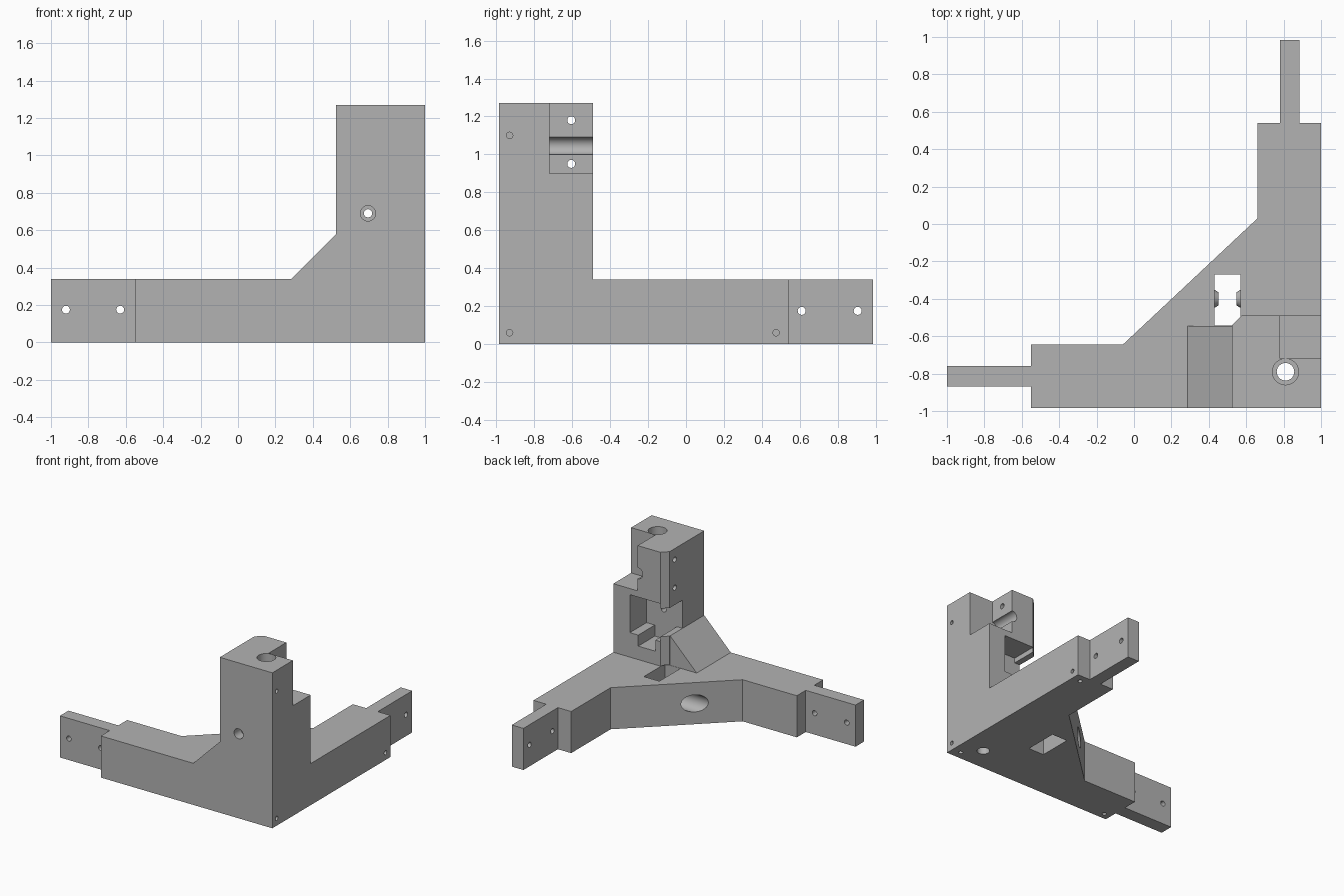
import bpy, bmesh
from math import radians
from mathutils import Matrix, Vector

cube = bpy.data.objects.get("Cube")
if cube:
    bpy.data.objects.remove(cube, do_unlink=True)

grey = bpy.data.materials.new("plain grey")
grey.use_nodes = True
grey.diffuse_color = (0.45, 0.45, 0.45, 1)
grey.node_tree.nodes["Principled BSDF"].inputs["Base Color"].default_value = grey.diffuse_color


def finish(bm, name):
    bmesh.ops.recalc_face_normals(bm, faces=bm.faces)
    mesh = bpy.data.meshes.new(name)
    bm.to_mesh(mesh)
    bm.free()
    mesh.materials.append(grey)
    ob = bpy.data.objects.new(name, mesh)
    bpy.context.collection.objects.link(ob)
    return ob


def prism(name, outline, shift):
    """Extrude a closed outline of 3D points along shift."""
    bm = bmesh.new()
    face = bm.faces.new([bm.verts.new(p) for p in outline])
    ext = bmesh.ops.extrude_face_region(bm, geom=[face])
    verts = [g for g in ext["geom"] if isinstance(g, bmesh.types.BMVert)]
    bmesh.ops.translate(bm, verts=verts, vec=shift)
    return finish(bm, name)


def box(name, x, y, z):
    corners = [(x[0], y[0]), (x[1], y[0]), (x[1], y[1]), (x[0], y[1])]
    return prism(name, [(a, b, z[0]) for a, b in corners], (0, 0, z[1] - z[0]))


def rod(name, start, end, r, r_end=None, sides=32):
    a, b = Vector(start), Vector(end)
    turn = (b - a).to_track_quat('Z', 'Y').to_matrix().to_4x4()
    bm = bmesh.new()
    bmesh.ops.create_cone(bm, cap_ends=True, segments=sides, radius1=r,
                          radius2=r if r_end is None else r_end, depth=(b - a).length,
                          matrix=Matrix.Translation((a + b) / 2) @ turn)
    return finish(bm, name)


def combine(target, tool, operation):
    tool.hide_render = True
    mod = target.modifiers.new(tool.name, 'BOOLEAN')
    mod.operation, mod.solver, mod.object = operation, 'EXACT', tool
    bpy.context.view_layer.objects.active = target
    bpy.ops.object.modifier_apply(modifier=mod.name)
    bpy.data.objects.remove(tool, do_unlink=True)


H, T = 0.34, 1.27          # arm height, column height
FRONT = -0.985

# Base with two arms and a diagonal web
plan = [(-0.55, FRONT), (1, FRONT), (1, 0.54), (0.66, 0.54),
        (0.66, 0.03), (-0.06, -0.645), (-0.55, -0.645)]
bracket = prism("corner_bracket", [(x, y, 0) for x, y in plan], (0, 0, H))

# Column with chamfered inner corner, gusset and end tongues
col = [(0.525, FRONT), (1, FRONT), (1, -0.49), (0.575, -0.49), (0.525, -0.54)]
gusset = [(0.285, H), (0.525, 0.58), (0.6, 0.58), (0.6, 0.2), (0.285, 0.2)]
solids = [
    prism("column", [(x, y, 0) for x, y in col], (0, 0, T)),
    prism("gusset", [(x, FRONT, z) for x, z in gusset], (0, 0.44, 0)),
    box("left_tongue", (-1, -0.5), (-0.87, -0.76), (0, H)),
    box("back_tongue", (0.78, 0.885), (0.5, 0.985), (0, H)),
]
for s in solids:
    combine(bracket, s, 'UNION')

# Pockets, notch and slot
cuts = [
    box("notch", (0.78, 1.1), (-0.72, -0.4), (0.9, 1.4)),
    box("pocket", (0.575, 0.85), (-0.705, -0.4), (0.54, 0.85)),
    box("pocket_side_opening", (0.4, 0.7), (-0.705, -0.4), (0.58, 0.81)),
    box("pocket_floor_groove", (0.62, 0.775), (-0.705, -0.4), (0.45, 0.6)),
    box("base_slot", (0.43, 0.57), (-0.543, -0.27), (-0.1, 0.345)),
    rod("cross_groove", (0.78, -0.8 + 0.08, 1.045), (0.78, -0.4, 1.045), 0.046),
    # Stepped bores
    rod("column_bore", (0.81, -0.79, -0.1), (0.81, -0.79, 1.4), 0.047),
    rod("column_counterbore", (0.81, -0.79, 0.9), (0.81, -0.79, 1.4), 0.07),
    rod("front_hole", (0.695, -1.1, 0.69), (0.695, -0.6, 0.69), 0.022),
    rod("front_counterbore", (0.695, -1.1, 0.69), (0.695, -0.9, 0.69), 0.041),
    rod("web_bore", (0, -0.4, 0.17), (0.37, -0.4, 0.17), 0.07),
]
# Screw holes through the column and tongues
for z in (0.95, 1.18):
    cuts.append(rod("column_screw", (0.4, -0.605, z), (0.9, -0.605, z), 0.021))
for x in (-0.92, -0.63):
    cuts.append(rod("left_screw", (x, -0.95, 0.175), (x, -0.7, 0.175), 0.021))
for y in (0.61, 0.905):
    cuts.append(rod("back_screw", (0.7, y, 0.175), (1.1, y, 0.175), 0.021))
# Blind pin holes on the outer side and underside
for y, z in ((-0.93, 0.06), (0.475, 0.06), (-0.93, 1.1)):
    cuts.append(rod("side_pin", (0.95, y, z), (1.1, y, z), 0.017, sides=20))
for x, y in ((0.925, -0.915), (0.925, 0.475), (-0.49, -0.93)):
    cuts.append(rod("bottom_pin", (x, y, -0.1), (x, y, 0.035), 0.017, sides=20))
for c in cuts:
    combine(bracket, c, 'DIFFERENCE')

# Tapered studs facing each other inside the slot
for wall, tip in ((0.42, 0.452), (0.58, 0.548)):
    combine(bracket, rod("stud", (wall, -0.4, 0.17), (tip, -0.4, 0.17), 0.055, 0.035), 'UNION')

bpy.ops.object.select_all(action='DESELECT')
bracket.select_set(True)
bpy.context.view_layer.objects.active = bracket
bpy.ops.object.shade_smooth_by_angle(angle=radians(30))
